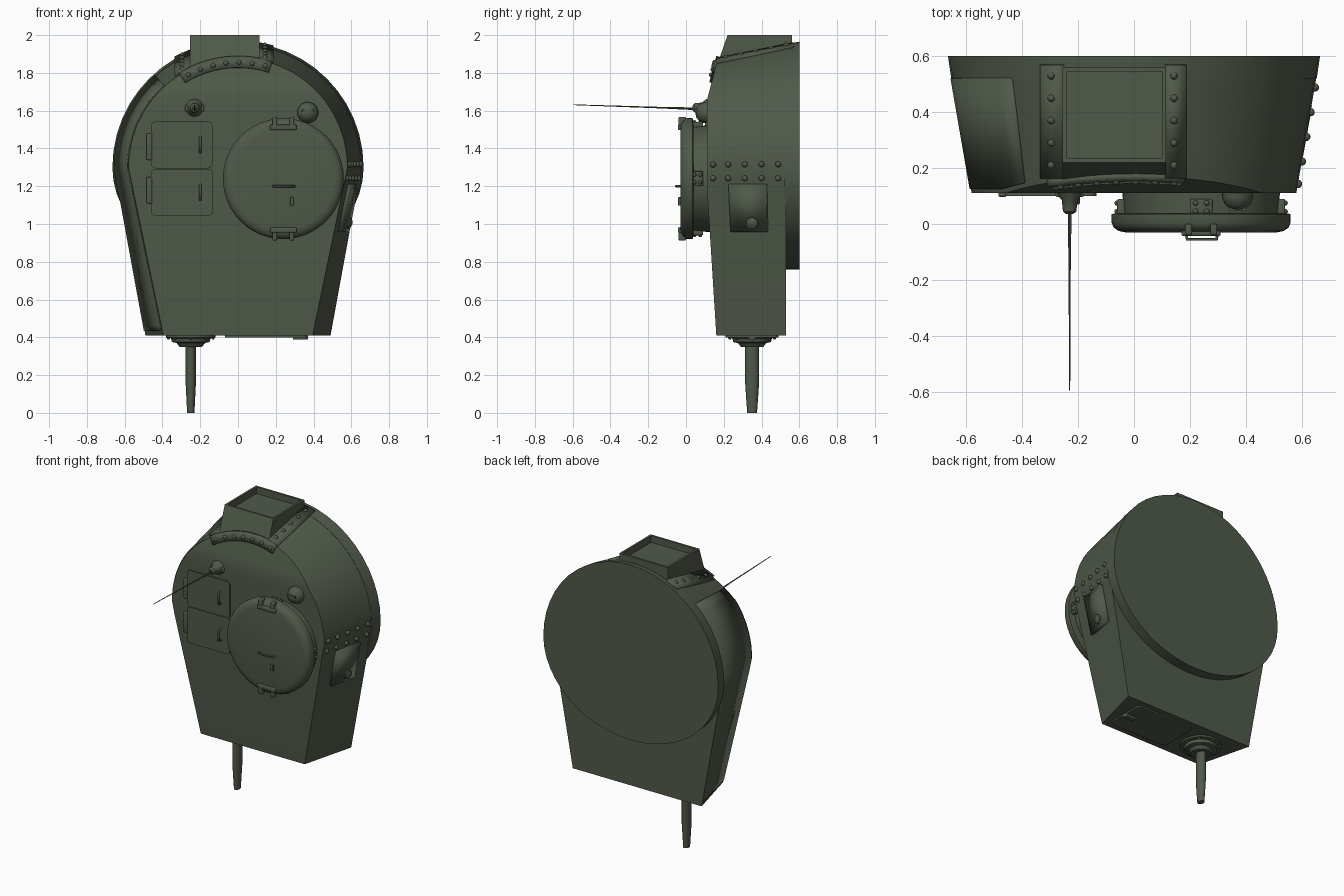
import bpy, bmesh, math
from mathutils import Vector

cube = bpy.data.objects.get("Cube")
if cube:
    bpy.data.objects.remove(cube, do_unlink=True)

paint = bpy.data.materials.new("olive_green")
paint.use_nodes = True
colour = (0.080, 0.100, 0.068, 1)
paint.diffuse_color = colour
paint.node_tree.nodes["Principled BSDF"].inputs["Base Color"].default_value = colour

SPRING = 1.30          # height where the arch begins
R_FRONT, R_BACK, R_RING = 0.58, 0.653, 0.665
Y_BACK, Y_RING = 0.53, 0.60


def finish(name, bm, angle=35):
    bmesh.ops.recalc_face_normals(bm, faces=bm.faces)
    mesh = bpy.data.meshes.new(name)
    bm.to_mesh(mesh)
    bm.free()
    mesh.materials.append(paint)
    ob = bpy.data.objects.new(name, mesh)
    bpy.context.collection.objects.link(ob)
    bpy.ops.object.select_all(action='DESELECT')
    ob.select_set(True)
    bpy.context.view_layer.objects.active = ob
    bpy.ops.object.shade_smooth_by_angle(angle=math.radians(angle))
    return ob


def box(name, centre, size, bevel=0.0, axis=None):
    bm = bmesh.new()
    bmesh.ops.create_cube(bm, size=1)
    for v in bm.verts:
        v.co = Vector(a * b for a, b in zip(v.co, size)) + Vector(centre)
    if bevel:
        edges = [e for e in bm.edges if axis is None or
                 abs((e.verts[0].co - e.verts[1].co).normalized()[axis]) > 0.9]
        bmesh.ops.bevel(bm, geom=edges, offset=bevel, segments=3, affect='EDGES', profile=0.5)
    return finish(name, bm)


def lathe(name, profile, centre, direction, n=32, scale=(1, 1, 1)):
    """Spin (radius, distance) pairs around a direction."""
    bm = bmesh.new()
    spin = Vector(direction).to_track_quat('Z', 'Y')
    rings = []
    for r, h in profile:
        ring = []
        for i in range(n):
            a = math.tau * i / n
            p = spin @ Vector((r * math.cos(a), r * math.sin(a), h))
            ring.append(bm.verts.new(Vector(a * b for a, b in zip(p, scale)) + Vector(centre)))
        rings.append(ring)
    for lo, hi in zip(rings, rings[1:]):
        for i in range(n):
            j = (i + 1) % n
            bm.faces.new((lo[i], lo[j], hi[j], hi[i]))
    bm.faces.new(rings[0])
    bm.faces.new(rings[-1])
    return finish(name, bm)


def patch(name, func, nu, nv, thick):
    """Thin plate lying on a surface given by func(u, v)."""
    bm = bmesh.new()
    g = [[bm.verts.new(func(i / nu, j / nv)) for j in range(nv + 1)] for i in range(nu + 1)]
    for i in range(nu):
        for j in range(nv):
            bm.faces.new((g[i][j], g[i + 1][j], g[i + 1][j + 1], g[i][j + 1]))
    ob = finish(name, bm)
    mod = ob.modifiers.new("thickness", 'SOLIDIFY')
    mod.thickness, mod.offset = thick * 2, 0
    return ob


def rivets(name, spots, r=0.014):
    bm = bmesh.new()
    for p, n in spots:
        made = bmesh.ops.create_uvsphere(bm, u_segments=10, v_segments=6, radius=r)["verts"]
        q = Vector(n).to_track_quat('Z', 'Y')
        for v in made:
            v.co = q @ v.co + Vector(p)
    return finish(name, bm, 60)


def rod(name, pts, r):
    cu = bpy.data.curves.new(name, 'CURVE')
    cu.dimensions, cu.bevel_depth, cu.bevel_resolution, cu.use_fill_caps = '3D', r, 2, True
    sp = cu.splines.new('POLY')
    sp.points.add(len(pts) - 1)
    for sp_p, p in zip(sp.points, pts):
        sp_p.co = (*p, 1)
    cu.materials.append(paint)
    ob = bpy.data.objects.new(name, cu)
    bpy.context.collection.objects.link(ob)
    return ob


# Body surface: t runs -1 (foot, +x) to 0..1 (arch) to 2 (foot, -x); s runs front to back
def y_front(z):
    return 0.11 + max(0, 1.211 - z) * 0.063 + max(0, z - 1.653) * 0.264


def outline(t, r, foot):
    if 0 <= t <= 1:
        return r * math.cos(t * math.pi), SPRING + r * math.sin(t * math.pi)
    k = -t if t < 0 else t - 1
    x = r + (foot - r) * k
    return (x if t < 0 else -x), SPRING - 0.89 * k


def flank(t, s):
    xf, zf = outline(t, R_FRONT, 0.395)
    xb, zb = outline(t, R_BACK, 0.49)
    return Vector((xf, y_front(zf), zf)).lerp(Vector((xb, Y_BACK, zb)), s)


def flank_normal(t, s):
    n = (flank(t + .01, s) - flank(t - .01, s)).cross(flank(t, s + .1) - flank(t, s - .1)).normalized()
    p = flank(t, s)
    return n if n.dot(Vector((p.x, 0, p.z - 1))) > 0 else -n


def roof(x, y):
    s = (y - y_front(SPRING + math.sqrt(R_FRONT ** 2 - x * x))) / 0.37
    return Vector((x, y, SPRING + math.sqrt((R_FRONT + 0.073 * s) ** 2 - x * x)))


# Main body
ts = [-1, -0.1] + [i / 24 for i in range(25)] + [1.1, 2]
bm = bmesh.new()
front = [bm.verts.new(flank(t, 0)) for t in ts]
back = [bm.verts.new(flank(t, 1)) for t in ts]
n = len(ts)
for i in range(n):
    j = (i + 1) % n
    bm.faces.new((front[i], front[j], back[j], back[i]))
for i in range(n // 2):
    a, b, c, d = front[i], front[i + 1], front[n - 2 - i], front[n - 1 - i]
    bm.faces.new((a, b, d) if b is c else (a, b, c, d))
bm.faces.new(back)
finish("body", bm, 25)

# Rear turret ring
bm = bmesh.new()
loops = []
for y, r in ((Y_BACK - 0.01, R_BACK), (Y_RING, R_RING)):
    loops.append([bm.verts.new((r * math.cos(a), y, SPRING + math.sin(a) * (r if math.sin(a) > 0 else 0.54)))
                  for a in (math.tau * i / 48 for i in range(48))])
for i in range(48):
    j = (i + 1) % 48
    bm.faces.new((loops[0][i], loops[0][j], loops[1][j], loops[1][i]))
for loop in loops:
    bm.faces.new(loop)
finish("rear_ring", bm)

# Flank plate on one side and access cover on the other
patch("flank_plate", lambda u, v: flank(0.733 + 1.235 * u, 0.04 + 0.94 * v), 40, 1, 0.006)
patch("access_cover", lambda u, v: flank(-0.38 + 0.28 * u, 0.28 + 0.48 * v), 1, 1, 0.018)
patch("access_cover_panel", lambda u, v: flank(-0.36 + 0.24 * u, 0.32 + 0.40 * v), 1, 1, 0.023)
lathe("cover_latch", [(0.035, 0), (0.03, 0.03), (0.012, 0.04)], flank(-0.325, 0.57),
      flank_normal(-0.3, 0.57), 12)
rivets("flank_rivets", [(flank(t, s), flank_normal(t, s)) for t in (0.008, -0.065)
                        for s in (0.08, 0.27, 0.48, 0.69, 0.90)], 0.016)

# Roof sight box with a recessed top
bm = bmesh.new()
x0, x1 = -0.255, 0.115
rows = []
for inset, y0, y1, z in ((0, 0.15, 0.56, 1.80), (0, 0.22, 0.56, 2.0), (0.015, 0.235, 0.545, 2.0),
                         (0.015, 0.235, 0.545, 1.955)):
    rows.append([bm.verts.new(p) for p in ((x0 + inset, y0, z), (x1 - inset, y0, z),
                                           (x1 - inset, y1, z), (x0 + inset, y1, z))])
for lo, hi in zip(rows, rows[1:]):
    for i in range(4):
        bm.faces.new((lo[i], lo[i - 1], hi[i - 1], hi[i]))
bm.faces.new(rows[0])
bm.faces.new(rows[-1])
finish("sight_box", bm)

# Riveted flanges around the box
spots = []
for side, xa, xb in (("right", -0.33, -0.25), ("left", 0.11, 0.185)):
    patch("sight_flange_" + side, lambda u, v: roof(xa + (xb - xa) * u, 0.165 + 0.405 * v), 2, 1, 0.012)
    for k in range(5):
        p = roof((xa + xb) / 2 - 0.005, 0.21 + 0.08 * k) + Vector((0, 0, 0.01))
        spots.append((p, (p.x, 0, p.z - SPRING)))


def brow(u, r):
    a = math.radians(72 + 50 * u)
    z = SPRING + r * math.sin(a)
    return Vector((r * math.cos(a), y_front(z), z))


patch("brow_flange", lambda u, v: brow(u, 0.527 + 0.06 * v), 12, 1, 0.012)
spots += [(brow((3 + 7.2 * k) / 50, 0.555) - Vector((0, 0.01, 0)), (0, -1, 0.2)) for k in range(7)]
rivets("flange_rivets", spots)

# Cupola
cx, cz = 0.24, 1.24
lathe("cupola_base", [(0.285, -0.15), (0.275, -0.03)], (cx, 0, cz), (0, -1, 0), 48)
lathe("cupola_lid", [(0.30, -0.04), (0.32, -0.035), (0.32, -0.005), (0.313, 0.012), (0.295, 0.025),
                     (0.27, 0.03)], (cx, 0, cz), (0, -1, 0), 48)
spots = []
for k in range(4):
    a = math.tau * k / 4
    d = Vector((math.cos(a), 0, math.sin(a)))
    size = (0.03, 0.06, 0.08) if k % 2 == 0 else (0.08, 0.06, 0.03)
    box("cupola_block", Vector((cx, 0.06, cz)) + d * 0.285, size, 0.006)
    spots += [(Vector((cx, y, cz)) + d * 0.3 + d.cross(Vector((0, 1, 0))) * w, d)
              for y in (0.045, 0.075) for w in (-0.02, 0.02)]
rivets("cupola_bolts", spots, 0.01)
for sign in (-1, 1):
    z = cz + sign * 0.272
    box("lid_hinge", (cx, -0.03, z), (0.14, 0.025, 0.028), 0.006)
    for dx in (-0.045, 0.045):
        box("hinge_arm", (cx + dx, -0.02, z + sign * 0.02), (0.025, 0.04, 0.07), 0.006)
rod("lid_handle", [(0.185, -0.025, 1.2), (0.19, -0.055, 1.2), (0.295, -0.055, 1.2), (0.30, -0.025, 1.2)], 0.006)
box("lid_latch", (0.285, -0.032, 1.12), (0.018, 0.02, 0.045), 0.004)

# Periscope dome
lathe("periscope_dome", [(0.056, -0.03), (0.056, 0.015), (0.045, 0.04), (0.025, 0.056), (0.006, 0.06)],
      (0.37, 0.11, 1.59), (0, -1, 0), 20)
box("periscope_slot", (0.37, 0.056, 1.60), (0.06, 0.02, 0.014))

# Double door hatch
for name, zc in (("upper", 1.419), ("lower", 1.168)):
    box("hatch_" + name, (-0.297, 0.117, zc), (0.325, 0.034, 0.248), 0.022, 1)
    box("hatch_hinge_" + name, (-0.47, 0.112, zc - 0.01 if name == "upper" else zc + 0.01),
        (0.03, 0.03, 0.14), 0.006)
    rod("hatch_handle_" + name, [(-0.2, y, zc + dz) for y, dz in
                                 ((0.105, -0.04), (0.075, -0.035), (0.075, 0.035), (0.105, 0.04))], 0.007)

# Antenna
lathe("antenna_base", [(0.05, -0.01), (0.045, 0.01), (0.028, 0.03), (0.024, 0.07), (0.012, 0.08)],
      (-0.23, 0.115, 1.615), (0, -1, 0), 16)
box("antenna_foot", (-0.23, 0.106, 1.612), (0.10, 0.02, 0.035), 0.006)
lathe("antenna_whip", [(0.007, 0), (0.004, 0.2), (0.002, 0.645)], (-0.23, 0.05, 1.61), (0, -1, 0.033), 8)

# Gun and its mount
gun = (-0.25, 0.35, 0)
lathe("gun_barrel", [(0.037, 0.42), (0.037, 0.16), (0.033, 0.10), (0.026, 0.0)], gun, (0, 0, 1), 20, (0.74, 1, 1))
lathe("gun_mount", [(0.13, 0.42), (0.13, 0.398), (0.105, 0.395), (0.10, 0.375), (0.075, 0.37), (0.06, 0.35)],
      gun, (0, 0, 1), 32)
rivets("mount_bolts", [((gun[0] + 0.118 * math.cos(a), gun[1] + 0.118 * math.sin(a), 0.398), (0, 0, -1))
                       for a in (math.tau * i / 8 for i in range(8))], 0.01)

# Bottom cover
box("bottom_cover", (0.15, 0.35, 0.41), (0.44, 0.28, 0.02), 0.03, 2)
box("bottom_latch", (0.33, 0.35, 0.398), (0.08, 0.04, 0.02), 0.005)
